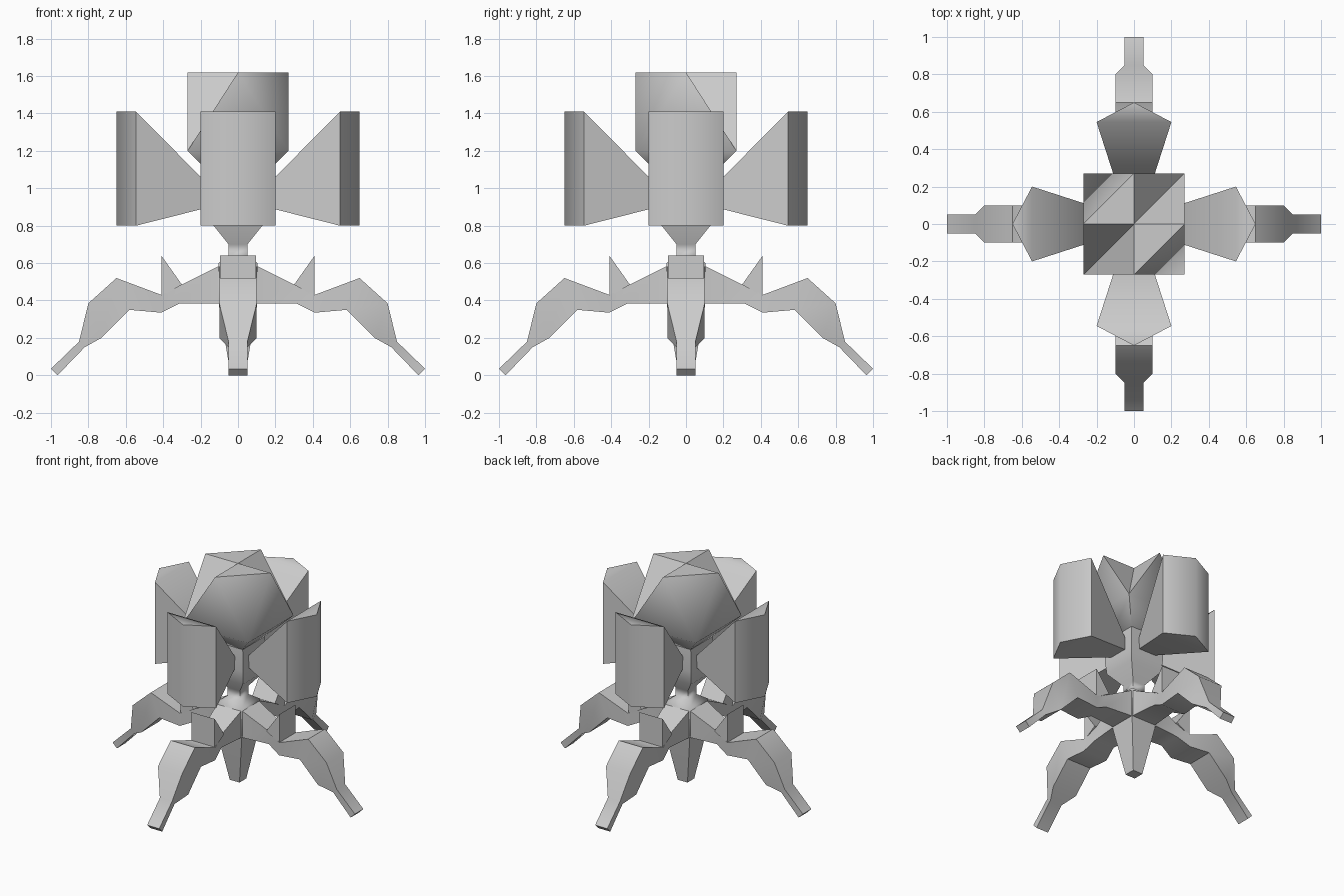
import bpy, bmesh, math
from mathutils import Matrix

if "Cube" in bpy.data.objects:
    bpy.data.objects.remove(bpy.data.objects["Cube"])


def finish(bm, name, turn=0, angle=40):
    bmesh.ops.rotate(bm, verts=bm.verts, cent=(0, 0, 0), matrix=Matrix.Rotation(turn, 3, 'Z'))
    bmesh.ops.recalc_face_normals(bm, faces=bm.faces)
    me = bpy.data.meshes.new(name)
    bm.to_mesh(me)
    bm.free()
    ob = bpy.data.objects.new(name, me)
    bpy.context.collection.objects.link(ob)
    bpy.ops.object.select_all(action='DESELECT')
    ob.select_set(True)
    bpy.context.view_layer.objects.active = ob
    bpy.ops.object.shade_smooth_by_angle(angle=math.radians(angle))
    return ob


def loft(bm, sections, caps=True):
    rings = [[bm.verts.new(p) for p in s] for s in sections]
    for a, b in zip(rings, rings[1:]):
        n = len(a)
        for i in range(n):
            bm.faces.new((a[i], a[(i + 1) % n], b[(i + 1) % n], b[i]))
    if caps:
        bm.faces.new(rings[0])
        bm.faces.new(rings[-1])
    return rings


def square(r, z):
    return [(-r, -r, z), (r, -r, z), (r, r, z), (-r, r, z)]


# central column: lower peg, hub, neck and upper body
bm = bmesh.new()
loft(bm, [square(r, z) for r, z in
          [(.04, .01), (.1, .36), (.105, .4), (.105, .6), (.05, .64),
           (.05, .7), (.13, .8), (.14, .9), (.13, 1.06)]])
finish(bm, "central_column", angle=60)

# flared head with raised edge midpoints and dipped corners
bm = bmesh.new()
base, low = loft(bm, [square(.12, 1.05), square(.27, 1.2)], caps=False)
bm.faces.new(base)
top = bm.verts.new((0, 0, 1.62))
mids = [bm.verts.new(p) for p in [(0, -.27, 1.62), (.27, 0, 1.62), (0, .27, 1.62), (-.27, 0, 1.62)]]
for i in range(4):
    corner, before, after = low[i], mids[i - 1], mids[i]
    bm.faces.new((corner, low[(i + 1) % 4], after))
    if i % 2 == 0:
        bm.faces.new((top, before, corner))
        bm.faces.new((top, corner, after))
    else:
        bm.faces.new((top, before, after))
        bm.faces.new((before, corner, after))
finish(bm, "head_block", angle=50)

# leg stations: top x, top z, bottom x, bottom z, half width
STATIONS = [(.09, .59, .09, .385, .1), (.3, .485, .31, .385, .08),
            (.41, .43, .41, .335, .1), (.65, .52, .58, .35, .1),
            (.8, .385, .73, .2, .1), (.85, .18, .82, .15, .05),
            (1.0, .035, .965, 0, .05)]
SPIKE = [(.3, .485), (.41, .64), (.41, .42)]

for k, side in enumerate(("right", "back", "left", "front")):
    turn = k * math.pi / 2

    # jointed leg
    bm = bmesh.new()
    loft(bm, [[(xt, -w, zt), (xt, w, zt), (xb, w, zb), (xb, -w, zb)]
              for xt, zt, xb, zb, w in STATIONS])
    finish(bm, side + "_leg", turn, 50)

    # upright fin on the leg
    bm = bmesh.new()
    loft(bm, [[(x, y, z) for x, z in SPIKE] for y in (-.095, .095)])
    finish(bm, side + "_leg_fin", turn)

    # flared pod with an outer ridge
    bm = bmesh.new()
    pts = [(.11, y, z) for y in (-.06, .06) for z in (.91, .97)]
    pts += [(.545, y, z) for y in (-.2, .2) for z in (.8, 1.41)]
    pts += [(.65, 0, z) for z in (.8, 1.41)]
    for p in pts:
        bm.verts.new(p)
    bmesh.ops.convex_hull(bm, input=bm.verts)
    bmesh.ops.dissolve_limit(bm, angle_limit=.01, verts=bm.verts, edges=bm.edges)
    finish(bm, side + "_pod", turn, 60)
